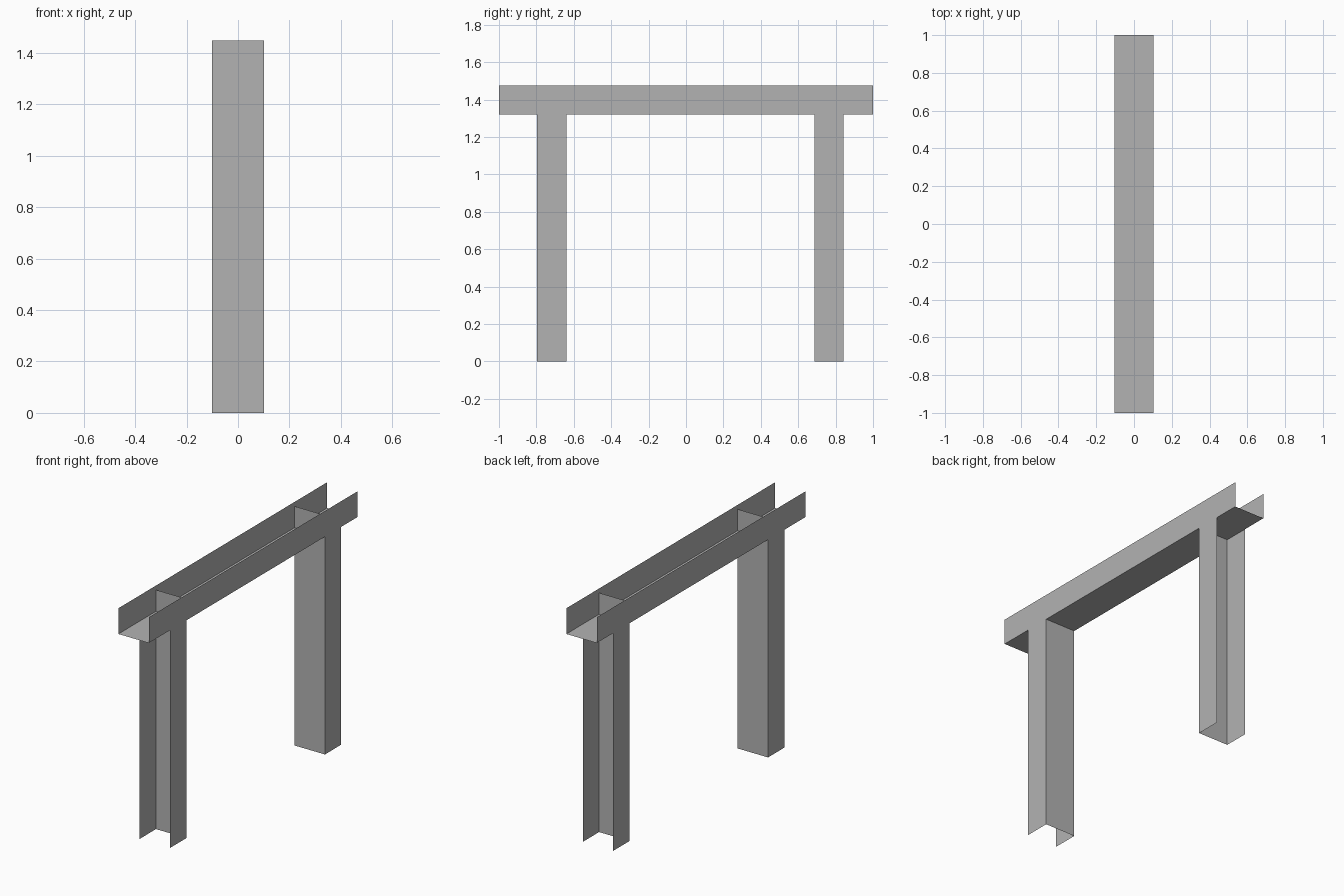
import bpy
import bmesh
from mathutils import Vector

default = bpy.data.objects.get("Cube")
if default:
    bpy.data.objects.remove(default, do_unlink=True)

# Plain steel grey
steel = bpy.data.materials.new("steel_grey")
steel.use_nodes = True
grey = (0.45, 0.45, 0.45, 1)
steel.diffuse_color = grey
steel.node_tree.nodes["Principled BSDF"].inputs["Base Color"].default_value = grey

HALF_WIDTH = 0.102   # half the distance between flanges
FLANGE = 0.156       # depth of the flanges


def channel(name, start, end, opening):
    """Thin U-shaped sheet: web from start to end, flanges towards opening."""
    start, end, opening = Vector(start), Vector(end), Vector(opening)
    side = Vector((HALF_WIDTH, 0, 0))
    lip = opening * FLANGE
    profile = [-side + lip, -side, side, side + lip]
    bm = bmesh.new()
    rows = [[bm.verts.new(base + p) for p in profile] for base in (start, end)]
    for i in range(3):
        bm.faces.new((rows[0][i], rows[0][i + 1], rows[1][i + 1], rows[1][i]))
    # Point the normals away from the inside of the channel
    bm.faces.ensure_lookup_table()
    bm.normal_update()
    if bm.faces[1].normal.dot(opening) > 0:
        bmesh.ops.reverse_faces(bm, faces=bm.faces[:])
    mesh = bpy.data.meshes.new(name)
    bm.to_mesh(mesh)
    bm.free()
    mesh.materials.append(steel)
    obj = bpy.data.objects.new(name, mesh)
    bpy.context.collection.objects.link(obj)
    return obj


# Top beam, open upwards
channel("top_beam", (0, -1, 1.32), (0, 1, 1.32), (0, 0, 1))

# Posts, open towards the outer ends and running up inside the beam
for name, y, direction in (("front_post", -0.64, -1), ("back_post", 0.687, 1)):
    channel(name, (0, y, 0), (0, y, 1.45), (0, direction, 0))
